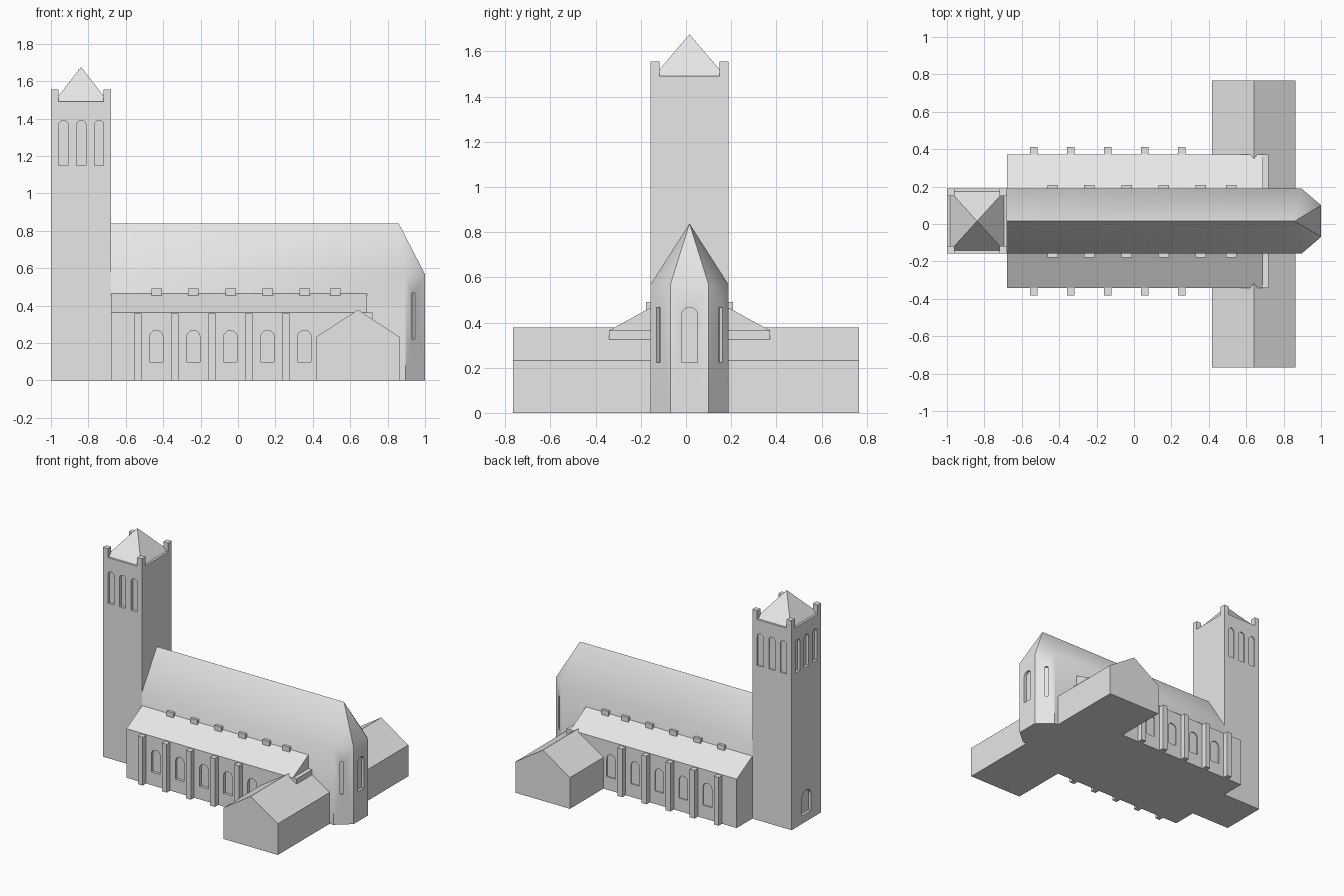
import bpy, bmesh, math
from mathutils import Vector

if "Cube" in bpy.data.objects:
    bpy.data.objects.remove(bpy.data.objects["Cube"])

stone = bpy.data.materials.new("light grey stone")
stone.diffuse_color = (0.8, 0.8, 0.8, 1)
stone.use_nodes = True
stone.node_tree.nodes["Principled BSDF"].inputs["Base Color"].default_value = stone.diffuse_color

CY = 0.0155                      # y of the church axis
HALF = 0.1735                    # half width of nave and tower
AISLE = 0.357                    # half width across the aisles
TX = -0.678                      # east face of the tower


def finish(name, bm):
    bmesh.ops.recalc_face_normals(bm, faces=bm.faces[:])
    me = bpy.data.meshes.new(name)
    bm.to_mesh(me)
    bm.free()
    ob = bpy.data.objects.new(name, me)
    bpy.context.collection.objects.link(ob)
    me.materials.append(stone)
    return ob


def add_prism(bm, ring, offset):
    """Close a ring of points and sweep it along offset."""
    a = [bm.verts.new(p) for p in ring]
    b = [bm.verts.new(Vector(p) + Vector(offset)) for p in ring]
    n = len(a)
    bm.faces.new(a)
    bm.faces.new(b[::-1])
    for i in range(n):
        j = (i + 1) % n
        bm.faces.new((a[i], b[i], b[j], a[j]))


def add_box(bm, x0, x1, y0, y1, z0, z1):
    add_prism(bm, [(x0, y0, z0), (x1, y0, z0), (x1, y1, z0), (x0, y1, z0)],
              (0, 0, z1 - z0))


def add_arch(bm, x, y, nx, ny, w, z0, z1, depth, round_top=True):
    """Window cutter on a wall point with outward normal (nx, ny)."""
    r = w / 2
    prof = [(-r, z0), (r, z0)]
    if round_top:
        prof += [(r * math.cos(math.pi * i / 10),
                  z1 - r + r * math.sin(math.pi * i / 10)) for i in range(11)]
    else:
        prof += [(r, z1), (-r, z1)]
    ring = [(x - ny * u - nx * depth, y + nx * u - ny * depth, z) for u, z in prof]
    add_prism(bm, ring, (nx * (depth + 0.02), ny * (depth + 0.02), 0))


def cut(host, bm):
    cutter = finish("window_cutter", bm)
    cutter.hide_render = True
    mod = host.modifiers.new("windows", 'BOOLEAN')
    mod.operation = 'DIFFERENCE'
    mod.solver = 'EXACT'
    mod.object = cutter
    bpy.context.view_layer.objects.active = host
    bpy.ops.object.modifier_apply(modifier=mod.name)
    bpy.data.objects.remove(cutter)


# Tower shaft with belfry openings on three sides and a west door
bm = bmesh.new()
add_box(bm, -1, TX, CY - HALF, CY + HALF, 0, 1.49)
tower = finish("tower", bm)
bm = bmesh.new()
for k in (-1, 0, 1):
    x = -0.838 + 0.095 * k
    add_arch(bm, x, CY - HALF, 0, -1, 0.05, 1.15, 1.39, 0.02)
    add_arch(bm, x, CY + HALF, 0, 1, 0.05, 1.15, 1.39, 0.008)
    add_arch(bm, -1, CY + 0.1 * k, -1, 0, 0.055, 1.15, 1.39, 0.02)
add_arch(bm, -1, CY, -1, 0, 0.11, 0.06, 0.235, 0.02)
cut(tower, bm)

# Corner pinnacles of the tower
bm = bmesh.new()
for x in (-1, TX - 0.04):
    for y in (CY - HALF, CY + HALF - 0.04):
        add_box(bm, x, x + 0.04, y, y + 0.04, 1.49, 1.556)
finish("tower_pinnacles", bm)

# Tower pyramid roof
bm = bmesh.new()
cx, hx, hy = (TX - 1) / 2, 0.146, 0.16
base = [bm.verts.new((cx + sx * hx, CY + sy * hy, 1.488))
        for sx, sy in ((-1, -1), (1, -1), (1, 1), (-1, 1))]
tip = bm.verts.new((cx, CY, 1.675))
bm.faces.new(base)
for i in range(4):
    bm.faces.new((base[i], base[(i + 1) % 4], tip))
finish("tower_roof", bm)

# Nave with faceted apse and hipped roof, one closed shell
bm = bmesh.new()
plan = [(TX, CY - HALF), (0.896, CY - HALF), (1, CY - 0.085),
        (1, CY + 0.085), (0.896, CY + HALF), (TX, CY + HALF)]
lo = [bm.verts.new((x, y, 0)) for x, y in plan]
hi = [bm.verts.new((x, y, 0.567)) for x, y in plan]
west = bm.verts.new((TX, CY, 0.838))
east = bm.verts.new((0.86, CY, 0.838))
bm.faces.new(lo[::-1])
for i in range(5):
    bm.faces.new((lo[i], lo[i + 1], hi[i + 1], hi[i]))
bm.faces.new((lo[5], lo[0], hi[0], west, hi[5]))
bm.faces.new((hi[0], hi[1], east, west))
bm.faces.new((hi[4], hi[5], west, east))
for i in (1, 2, 3):
    bm.faces.new((hi[i], hi[i + 1], east))
nave = finish("nave_and_apse", bm)
bm = bmesh.new()
add_arch(bm, 1, CY, 1, 0, 0.07, 0.222, 0.467, 0.02)
n = Vector((0.0885, 0.104)).normalized()
for s in (-1, 1):
    add_arch(bm, 0.9375, CY + s * 0.138, n.x, s * n.y, 0.022, 0.222, 0.467, 0.015, False)
cut(nave, bm)
bpy.ops.object.select_all(action='DESELECT')
nave.select_set(True)
bpy.context.view_layer.objects.active = nave
bpy.ops.object.shade_smooth_by_angle(angle=math.radians(38))

# Aisles on both sides: wall, lean-to roof, buttresses, clerestory piers
for s, side in ((-1, "south"), (1, "north")):
    inner, outer = CY + s * (HALF - 0.005), CY + s * AISLE
    bm = bmesh.new()
    add_box(bm, TX, 0.72, inner, outer, 0, 0.364)
    wall = finish(side + "_aisle_wall", bm)
    bm = bmesh.new()
    for k in range(5):
        add_arch(bm, -0.437 + 0.198 * k, outer, 0, s, 0.072, 0.097, 0.267,
                 0.02 if s < 0 else 0.008)
    cut(wall, bm)

    bm = bmesh.new()
    add_prism(bm, [(TX, inner, 0.364), (TX, outer, 0.364),
                   (TX, CY + s * HALF, 0.465), (TX, inner, 0.465)],
              (0.69 - TX, 0, 0))
    finish(side + "_aisle_roof", bm)

    bm = bmesh.new()
    for k in range(5):
        x = -0.537 + 0.198 * k
        add_box(bm, x - 0.02, x + 0.02, outer - s * 0.005, outer + s * 0.04, 0, 0.358)
    finish(side + "_buttresses", bm)

    bm = bmesh.new()
    for x in (-0.435, -0.238, -0.04, 0.158, 0.356, 0.52):
        add_box(bm, x - 0.028, x + 0.028, inner, CY + s * (HALF + 0.02), 0.43, 0.49)
    finish(side + "_clerestory_piers", bm)

# Transept: low gabled hall crossing the nave
bm = bmesh.new()
add_prism(bm, [(0.418, -0.766, 0), (0.864, -0.766, 0), (0.864, -0.766, 0.232),
               (0.641, -0.766, 0.377), (0.418, -0.766, 0.232)], (0, 1.532, 0))
finish("transept", bm)
